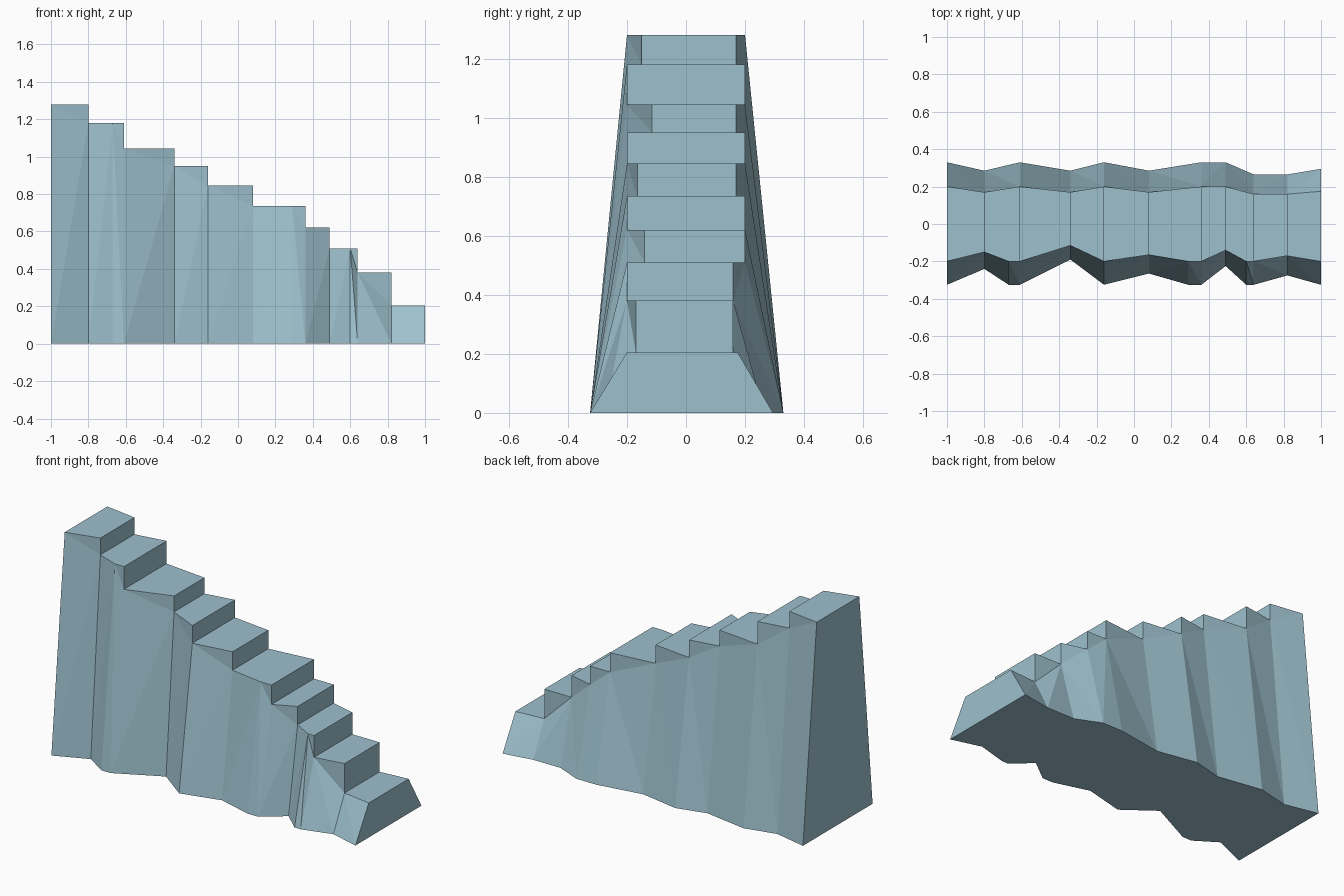
import bpy
import bmesh

cube = bpy.data.objects.get("Cube")
if cube:
    bpy.data.objects.remove(cube, do_unlink=True)

stone = bpy.data.materials.new("pale blue stone")
stone.use_nodes = True
colour = (0.34, 0.53, 0.61, 1)
stone.diffuse_color = colour
stone.node_tree.nodes["Principled BSDF"].inputs["Base Color"].default_value = colour

# Step edges along x, and the height of each tread
edges = [-1, -0.8, -0.61, -0.34, -0.16, 0.08, 0.36, 0.49, 0.64, 0.82, 1]
heights = [1.28, 1.18, 1.045, 0.95, 0.845, 0.735, 0.62, 0.51, 0.38, 0.205]

# Wall outlines: x, y at the tread, y at the ground
front = [(-1, -.2, -.325), (-.8, -.15, -.24), (-.67, -.2, -.325), (-.61, -.2, -.325),
         (-.34, -.115, -.19), (-.16, -.2, -.325), (.08, -.165, -.265), (.29, -.2, -.325),
         (.36, -.2, -.325), (.49, -.14, -.225), (.6, -.2, -.325), (.64, -.2, -.325),
         (.82, -.17, -.275), (1, -.2, -.325)]
back = [(-1, .2, .33), (-.8, .17, .285), (-.61, .2, .33), (-.34, .17, .285),
        (-.16, .2, .33), (.08, .17, .285), (.36, .2, .33), (.49, .2, .33),
        (.64, .16, .265), (.82, .16, .265), (1, .175, .295)]

bm = bmesh.new()


def face(*points):
    bm.faces.new([bm.verts.new(p) for p in points])


def wall(a, b, top, low):
    """One slanted wall panel from station a to station b."""
    tl, tr, lr = (a[0], a[1], top), (b[0], b[1], top), (b[0], b[1], low)
    bl, br = (a[0], a[2], 0), (b[0], b[2], 0)
    if low < top:
        face(tl, lr, tr)
    if a[2] == b[2] or a[0] > 0.6:
        face(tl, bl, br)
        face(tl, br, lr)
    else:
        face(tl, bl, lr)
        face(bl, br, lr)


for i, top in enumerate(heights):
    x0, x1 = edges[i], edges[i + 1]
    below = heights[i + 1] if i + 1 < len(heights) else top
    near = [s for s in front if x0 <= s[0] <= x1]
    far = [s for s in back if x0 <= s[0] <= x1]

    # Sloping side walls
    for side in (near, far):
        for a, b in zip(side, side[1:]):
            wall(a, b, top, below if b[0] == x1 else top)

    # Tread and underside
    ring = near + far[::-1]
    face(*[(s[0], s[1], top) for s in ring])
    face(*[(s[0], s[2], 0) for s in reversed(ring)])

    # Riser down to the next tread
    if below < top:
        n, f = near[-1], far[-1]
        face((x1, n[1], below), (x1, f[1], below), (x1, f[1], top), (x1, n[1], top))

# End walls
for k, z in ((0, heights[0]), (-1, heights[-1])):
    n, f = front[k], back[k]
    face((n[0], n[2], 0), (f[0], f[2], 0), (f[0], f[1], z), (n[0], n[1], z))

bmesh.ops.remove_doubles(bm, verts=bm.verts, dist=0.0005)
bmesh.ops.recalc_face_normals(bm, faces=bm.faces)

mesh = bpy.data.meshes.new("stone_staircase")
bm.to_mesh(mesh)
bm.free()
mesh.materials.append(stone)
stairs = bpy.data.objects.new("stone_staircase", mesh)
bpy.context.collection.objects.link(stairs)
